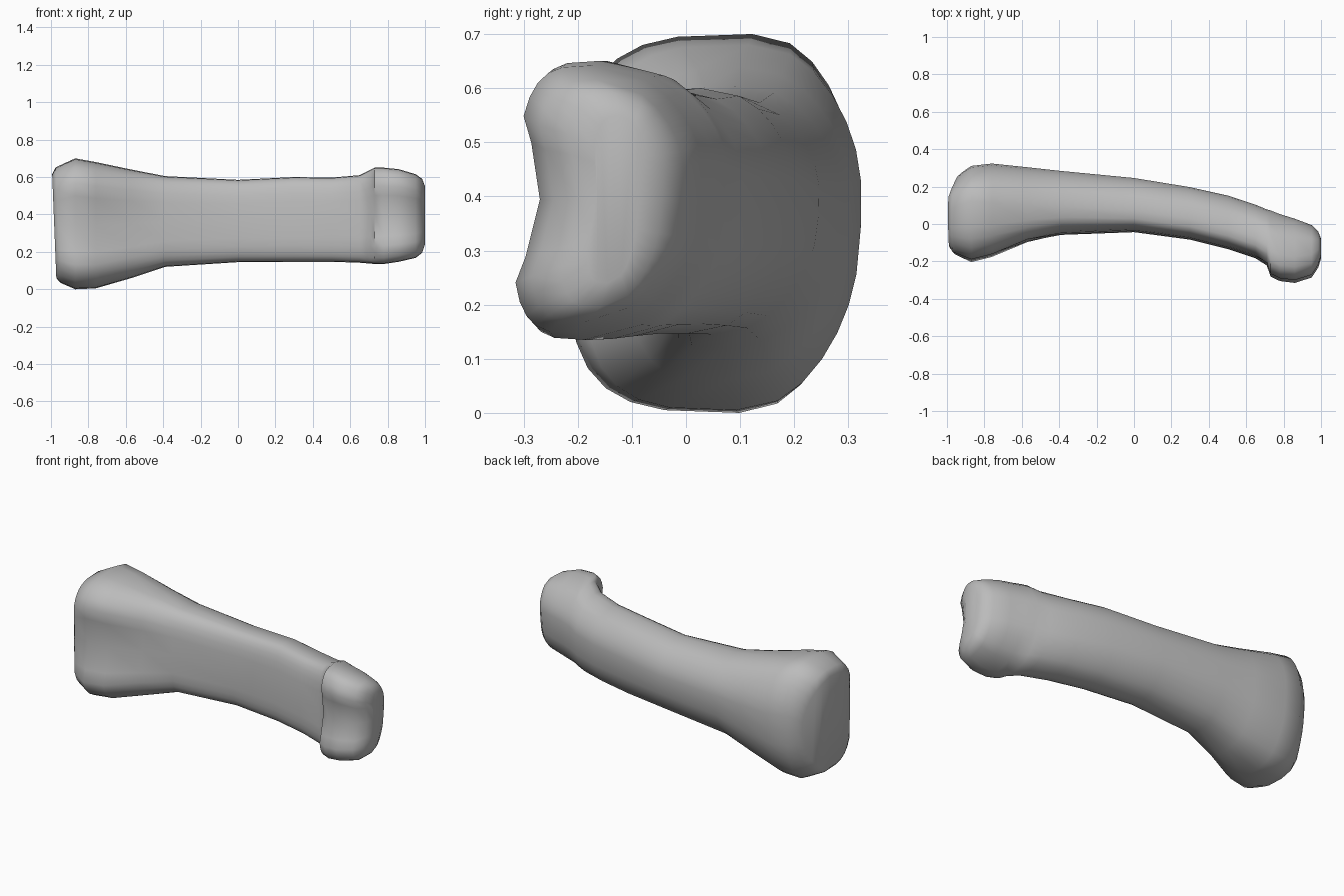
import bpy, bmesh
from math import cos, sin, pi

if "Cube" in bpy.data.objects:
    bpy.data.objects.remove(bpy.data.objects["Cube"])

SIDES = 28

# Cross-sections along the bone: x, front y, back y, bottom z, top z,
# widest point (0 front, 1 back), back width ratio, front groove depth
SECTIONS = [
    (-.985, -.13, .255, .06, .615, .5, .62, .0),
    (-.965, -.17, .28, .035, .652, .54, .7, .02),
    (-.87, -.215, .31, .0, .70, .62, .74, .06),
    (-.76, -.185, .323, .005, .68, .57, .72, .055),
    (-.57, -.10, .303, .06, .64, .47, .7, .02),
    (-.39, -.055, .283, .12, .605, .4, .7, .0),
    (.0, -.04, .245, .145, .585, .35, .7, .0),
    (.3, -.08, .195, .147, .60, .35, .68, .0),
    (.5, -.13, .15, .147, .597, .35, .65, .0),
    (.65, -.18, .10, .142, .61, .35, .6, .0),
    (.71, -.22, .075, .137, .64, .33, .58, .02),
    (.73, -.28, .07, .135, .65, .35, .57, .035),
    (.78, -.305, .05, .135, .65, .36, .56, .04),
    (.86, -.315, .025, .147, .642, .38, .56, .045),
    (.95, -.285, -.01, .168, .615, .4, .56, .04),
    (.985, -.23, -.045, .195, .59, .45, .6, .03),
    (1.0, -.18, -.085, .24, .55, .5, .68, .015),
]


def power(value, p):
    return abs(value) ** p * (1 if value >= 0 else -1)


def ring(bm, x, front, back, low, high, wide, ratio, groove):
    """Rounded section: flat grooved front, tapered back, leaning backwards."""
    mid = front + (back - front) * wide
    verts = []
    for i in range(SIDES):
        a = 2 * pi * i / SIDES
        p = .7 - .25 * max(0, x) if cos(a) > 0 else .57
        depth, height = power(cos(a), p), power(sin(a), p)
        y = .012 * height
        if depth > 0:
            y += mid + (back - mid) * depth
            height *= 1 - (1 - ratio) * depth ** 2
        else:
            y += mid + (mid - front) * depth
            y += groove * -depth * max(0, 1 - (height / .6) ** 2)
        z = (low + high) / 2 + (high - low) / 2 * height
        # The base end tilts with height and bevels towards the back
        slant = .04 * (.4 - z) + .4 * max(0, y - .15) if x < -.9 else 0
        verts.append(bm.verts.new((x + slant, y, z)))
    return verts


# Bone body lofted from the base, along the shaft, to the knuckle
bm = bmesh.new()
rings = [ring(bm, *s) for s in SECTIONS]
for a, b in zip(rings, rings[1:]):
    for i in range(SIDES):
        j = (i + 1) % SIDES
        bm.faces.new((a[i], a[j], b[j], b[i]))
for end in (rings[0], rings[-1]):
    cap = bm.faces.new(end)
    bmesh.ops.triangulate(bm, faces=[cap])
bmesh.ops.recalc_face_normals(bm, faces=bm.faces)
mesh = bpy.data.meshes.new("finger_bone")
bm.to_mesh(mesh)
bm.free()
bone = bpy.data.objects.new("finger_bone", mesh)
bpy.context.collection.objects.link(bone)

# Plain grey bone material
grey = (.5, .5, .5, 1)
mat = bpy.data.materials.new("bone grey")
mat.use_nodes = True
mat.diffuse_color = grey
mat.node_tree.nodes["Principled BSDF"].inputs["Base Color"].default_value = grey
mesh.materials.append(mat)

# Smooth shading with crisp end rims
bpy.context.view_layer.objects.active = bone
bone.select_set(True)
bpy.ops.object.shade_smooth_by_angle(angle=pi / 4)
